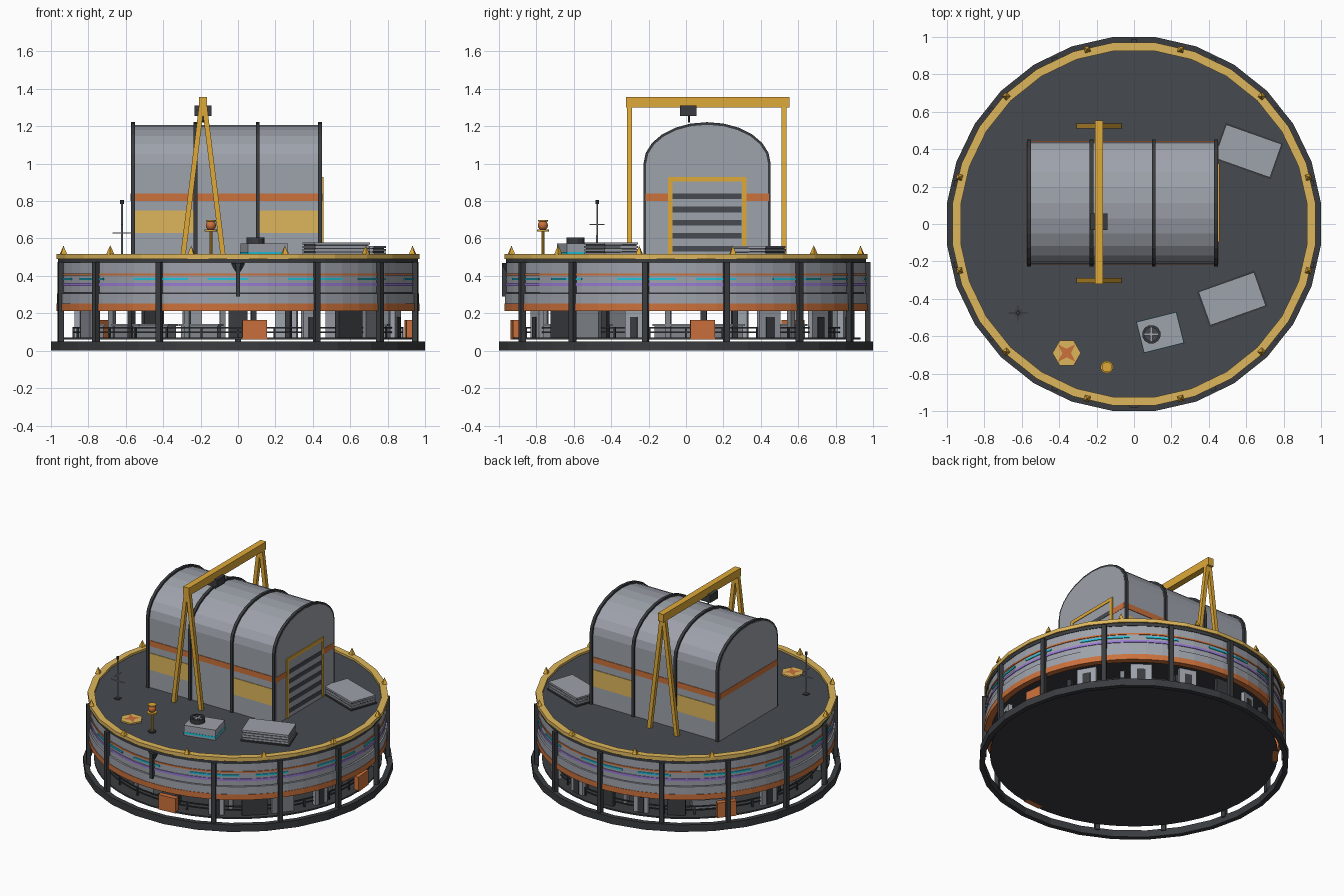
import bpy, bmesh, math
from mathutils import Vector, Matrix
from math import sin, cos, pi, radians

cube = bpy.data.objects.get("Cube")
if cube:
    bpy.data.objects.remove(cube)


def material(name, r, g, b):
    m = bpy.data.materials.new(name)
    m.use_nodes = True
    m.diffuse_color = (r, g, b, 1)
    m.node_tree.nodes["Principled BSDF"].inputs["Base Color"].default_value = (r, g, b, 1)
    return m


CHARCOAL = material("charcoal", .042, .045, .050)
DECK = material("deck_grey", .062, .068, .078)
GREY = material("steel_grey", .34, .36, .405)
MID = material("mid_grey", .22, .235, .26)
SAND = material("sand_yellow", .73, .47, .105)
YELLOW = material("crane_yellow", .74, .40, .04)
ORANGE = material("rust_orange", .60, .165, .045)
TEAL = material("teal", .015, .54, .70)
PURPLE = material("purple", .32, .20, .66)


def finish(name, bm, mat, matrix=None):
    bmesh.ops.recalc_face_normals(bm, faces=bm.faces)
    me = bpy.data.meshes.new(name)
    bm.to_mesh(me)
    bm.free()
    me.materials.append(mat)
    ob = bpy.data.objects.new(name, me)
    bpy.context.collection.objects.link(ob)
    if matrix:
        ob.matrix_world = matrix
    return ob


def box(name, c, size, mat, turn=0):
    bm = bmesh.new()
    bmesh.ops.create_cube(bm, size=1)
    bmesh.ops.scale(bm, vec=size, verts=bm.verts)
    return finish(name, bm, mat, Matrix.Translation(c) @ Matrix.Rotation(radians(turn), 4, 'Z'))


def polar_box(name, deg, r, z, size, mat):
    # size is tangential, radial, vertical
    a = radians(deg)
    return box(name, (r * cos(a), r * sin(a), z), size, mat, deg - 90)


def bar(name, a, b, w, mat):
    a, b = Vector(a), Vector(b)
    ob = box(name, (0, 0, 0), (w, w, (b - a).length), mat)
    ob.matrix_world = Matrix.Translation((a + b) / 2) @ (b - a).to_track_quat('Z', 'Y').to_matrix().to_4x4()
    return ob


def cone(name, x, y, z0, z1, r0, r1, mat, n=10):
    bm = bmesh.new()
    bmesh.ops.create_cone(bm, cap_ends=True, segments=n, radius1=r0, radius2=r1, depth=z1 - z0)
    return finish(name, bm, mat, Matrix.Translation((x, y, (z0 + z1) / 2)) @ Matrix.Rotation(pi / n, 4, 'Z'))


def ring(name, r0, r1, z0, z1, mat, first=0, count=56, n=56):
    # Square-section ring or arc made of flat segments
    bm = bmesh.new()
    full = count == n
    rows = []
    for i in range(count if full else count + 1):
        a = 2 * pi * (first + i - .5) / n
        rows.append([bm.verts.new((r * cos(a), r * sin(a), z))
                     for r, z in ((r0, z0), (r1, z0), (r1, z1), (r0, z1))])
    for i in range(count):
        p, q = rows[i], rows[(i + 1) % len(rows)]
        for k in range(4):
            bm.faces.new((p[k], q[k], q[(k + 1) % 4], p[(k + 1) % 4]))
    if not full:
        bm.faces.new(rows[0])
        bm.faces.new(rows[-1])
    return finish(name, bm, mat)


# Ground ring, floor and round upper storey
ring("ground_ring", .972, 1.006, 0, .05, CHARCOAL, 0, 28, 28)
cone("ground_floor", 0, 0, .060, .070, .935, .935, CHARCOAL, 56)
cone("ceiling", 0, 0, .218, .235, .94, .94, CHARCOAL, 56)
cone("roof_deck", 0, 0, .47, .502, .94, .94, DECK, 56)
ring("wall_upper", .93, .961, .31, .475, GREY)
ring("wall_lower", .93, .969, .25, .306, GREY)
ring("wall_seam", .93, .956, .304, .312, CHARCOAL)
ring("wall_top_band", .93, .965, .468, .493, CHARCOAL)
ring("orange_skirt", .93, .972, .213, .252, ORANGE)
ring("orange_stripe", .955, .966, .403, .414, ORANGE)
ring("purple_stripe", .955, .966, .345, .361, PURPLE)
for i in range(14):
    ring("teal_stripe", .955, .967, .378, .390, TEAL, i * 4 + 1, 2 + i % 2)
ring("roof_rim", .932, .977, .491, .517, SAND, 0, 28, 28)

# Outer posts; the one at the front is a short bracket
for i in range(14):
    deg = -90 + i * 360 / 14
    if i:
        polar_box("outer_post", deg, .972, .255, (.03, .03, .44), CHARCOAL)
    else:
        polar_box("front_bracket", deg, .970, .38, (.022, .03, .18), CHARCOAL)
        cone("bracket_head", 0, -.948, .41, .47, .012, .04, CHARCOAL, 8)

# Thin pointed fins standing on the rim
for i in range(12):
    fin = cone("rim_fin", 0, 0, .515, .562, .03, 0, YELLOW, 4)
    fin.matrix_world = (Matrix.Rotation(radians(15 + 30 * i), 4, 'Z') @ Matrix.Translation((.966, 0, 0))
                        @ Matrix.Diagonal((.4, 1, 1, 1)) @ fin.matrix_world)

# Open ground floor: rails, columns, wall panels, counters and orange crates
for z in (.095, .12):
    ring("rail", .875, .883, z, z + .008, CHARCOAL)
for i in range(28):
    polar_box("rail_post", i * 360 / 28, .879, .098, (.01, .01, .06), CHARCOAL)
for i in range(14):
    polar_box("inner_column", -84 + i * 360 / 14, .80, .145, (.03, .03, .155), MID if i % 2 else CHARCOAL)
for deg, width, mat in ((-64, .10, GREY), (-48, .17, CHARCOAL), (-36, .15, MID), (-18, .10, GREY),
                        (30, .13, GREY), (53, .14, GREY), (73, .12, GREY), (90, .10, CHARCOAL),
                        (106, .10, GREY), (121, .12, CHARCOAL), (162, .12, GREY), (205, .12, MID)):
    polar_box("wall_panel", deg, .885, .142, (width, .03, .15), mat)
    if mat is GREY:
        polar_box("panel_door", deg, .902, .125, (width * .4, .008, .11), CHARCOAL)
for deg in (-125, -105, -5, 15, 135, 180, 222):
    polar_box("counter", deg, .76, .10, (.20, .08, .065), MID)
    polar_box("counter_top", deg, .76, .138, (.22, .10, .011), GREY)
for deg in (-84.5, 5.5, 141.5):
    polar_box("orange_crate", deg, .918, .112, (.13, .036, .106), ORANGE)

# Arched hangar
X0, X1, CY, HALF = -.573, .450, .113, .326


def arch(name, x0, x1, grow, mat):
    pts = [(CY + HALF + grow, .5)]
    for i in range(13):
        t = pi * i / 12
        pts.append((CY + (HALF + grow) * cos(t), 1.0 + (.208 + grow) * sin(t)))
    pts.append((CY - HALF - grow, .5))
    bm = bmesh.new()
    f = bm.faces.new([bm.verts.new((x0, y, z)) for y, z in pts])
    moved = bmesh.ops.extrude_face_region(bm, geom=[f])["geom"]
    bmesh.ops.translate(bm, vec=(x1 - x0, 0, 0), verts=[v for v in moved if isinstance(v, bmesh.types.BMVert)])
    return finish(name, bm, mat)


arch("hangar_shell", X0, X1, 0, GREY)
ribs = (-.571, -.237, .095, .428)
for x in ribs:
    arch("hangar_rib", x, x + .02, .014, CHARCOAL)
for side in (-1, 1):
    y = CY + side * HALF
    box("hangar_side_stripe", ((X0 + X1) / 2, y, .82), (X1 - X0, .008, .04), ORANGE)
    for a, b in (ribs[:2], ribs[2:]):
        box("hangar_yellow_panel", ((a + b) / 2 + .01, y, .69), (b - a, .008, .12), SAND)
for x in (X0, X1):
    box("hangar_end_stripe", (x, CY, .82), (.004, HALF * 2, .04), ORANGE)

# Shutter door on the +x end
box("door_panel", (X1, CY, .70), (.006, .38, .41), GREY)
for i in range(5):
    box("door_slot", (X1 + .002, CY, .545 + .07 * i), (.006, .37, .03), DECK)
for side in (-1, 1):
    box("door_jamb", (X1, CY + side * .198, .71), (.014, .024, .43), YELLOW)
box("door_lintel", (X1, CY, .917), (.014, .42, .024), YELLOW)

# Gantry crane straddling the hangar
GX = -.187
box("gantry_beam", (GX, .117, 1.328), (.045, .875, .056), YELLOW)
for y in (-.302, .523):
    for s in (-1, 1):
        bar("gantry_leg", (GX + s * .108, y, .5), (GX + s * .008, y, 1.31), .027, YELLOW)
box("trolley", (GX, .012, 1.283), (.09, .09, .055), CHARCOAL)
cone("trolley_hook", GX, .015, 1.22, 1.26, .006, .006, CHARCOAL, 6)


# Stacks of sheets on pallets
def stack(x, y, turn, layers):
    box("pallet", (x, y, .505), (.33, .205, .01), CHARCOAL, turn)
    for i in range(layers):
        z = .511 + i * .018
        box("stack_gap", (x, y, z), (.30, .18, .008), CHARCOAL, turn)
        box("stack_sheet", (x, y, z + .008), (.315, .19, .012), GREY, turn + (-1) ** i * .5)


stack(.525, -.40, 20, 4)
stack(.61, .39, -20, 3)

# Ventilation unit with fan
box("vent_unit", (.14, -.58, .537), (.22, .17, .075), GREY, 14)
box("vent_teal_band", (.14, -.58, .521), (.224, .174, .014), TEAL, 14)
fan = ring("fan_ring", .037, .05, .572, .606, CHARCOAL, 0, 12, 12)
fan.location = (.093, -.59, 0)
cone("fan_well", .093, -.59, .572, .582, .04, .04, DECK, 12)
for t in (0, 90):
    box("fan_blade", (.093, -.59, .598), (.09, .014, .008), GREY, t)

# Landing pad marker with four-pointed star
cone("pad", -.36, -.69, .5, .512, .076, .076, SAND, 6)
bm = bmesh.new()
bm.faces.new([bm.verts.new((r * cos(t), r * sin(t), 0)) for i in range(8)
              for r, t in [(.066 if i % 2 else .023, pi * i / 4)]])
finish("pad_star", bm, ORANGE, Matrix.Translation((-.36, -.69, .5135)))

# Beacon lamp
BX, BY = -.145, -.765
cone("beacon_base", BX, BY, .5, .512, .025, .025, CHARCOAL)
cone("beacon_pole", BX, BY, .5, .645, .008, .008, YELLOW, 8)
cone("beacon_plate", BX, BY, .637, .647, .034, .034, YELLOW, 12)
cone("beacon_cap", BX, BY, .692, .70, .028, .028, YELLOW, 12)
bm = bmesh.new()
bmesh.ops.create_uvsphere(bm, u_segments=12, v_segments=8, radius=.027)
for f in bm.faces:
    f.smooth = True
finish("beacon_lamp", bm, ORANGE, Matrix.Translation((BX, BY, .67)))

# Antenna mast
AX, AY = -.62, -.475
box("mast_base", (AX, AY, .504), (.035, .035, .008), CHARCOAL)
cone("mast", AX, AY, .5, .80, .006, .005, GREY, 6)
box("mast_arm", (AX, AY, .63), (.10, .006, .006), GREY)
box("mast_cross_arm", (AX, AY, .675), (.006, .08, .006), GREY)
cone("mast_tip", AX, AY, .785, .805, .01, .01, CHARCOAL, 6)
